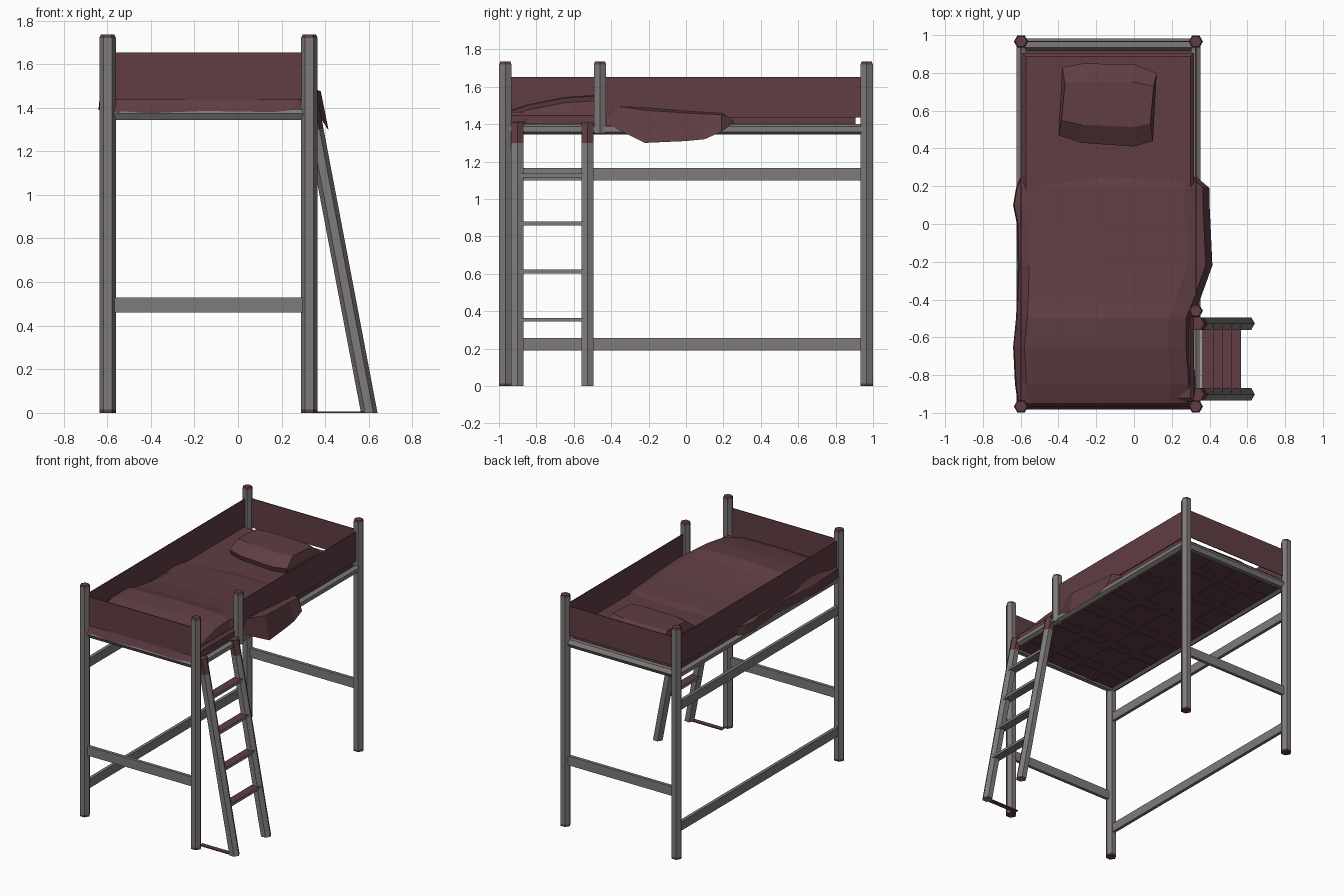
import bpy, bmesh, math
from mathutils import Vector

if "Cube" in bpy.data.objects:
    bpy.data.objects.remove(bpy.data.objects["Cube"])


def material(name, rgb):
    m = bpy.data.materials.new(name)
    m.use_nodes = True
    m.diffuse_color = (*rgb, 1)
    m.node_tree.nodes["Principled BSDF"].inputs["Base Color"].default_value = (*rgb, 1)
    return m


GREY = material("warm grey metal", (0.21, 0.197, 0.192))
RED = material("dull wine red", (0.115, 0.047, 0.055))
X, Y, Z = Vector((1, 0, 0)), Vector((0, 1, 0)), Vector((0, 0, 1))
LEFT, RIGHT, END = -0.598, 0.327, 0.966
R = 0.038


def finish(name, bm, base, red_rule=None):
    """Turn a bmesh into an object; faces matching red_rule become red."""
    mesh = bpy.data.meshes.new(name)
    mesh.materials.append(base)
    if red_rule:
        mesh.materials.append(RED)
        bm.normal_update()
        for f in bm.faces:
            f.material_index = int(red_rule(f))
    bm.to_mesh(mesh)
    bm.free()
    ob = bpy.data.objects.new(name, mesh)
    bpy.context.collection.objects.link(ob)


def loft(name, rings, base, closed=True, red_rule=None):
    """Skin a list of point rings, capping the ends of closed ones."""
    bm = bmesh.new()
    rows = [[bm.verts.new(p) for p in ring] for ring in rings]
    n = len(rows[0])
    for a, b in zip(rows, rows[1:]):
        for j in range(n if closed else n - 1):
            k = (j + 1) % n
            bm.faces.new((a[j], a[k], b[k], b[j]))
    if closed:
        bm.faces.new(rows[0])
        bm.faces.new(rows[-1])
        bmesh.ops.recalc_face_normals(bm, faces=bm.faces)
    finish(name, bm, base, red_rule)


def hexagon(centre, r, u=X, v=Y):
    angles = [math.radians(60 * k) for k in range(6)]
    return [Vector(centre) + r * (math.cos(a) * u + math.sin(a) * v) for a in angles]


def box(name, lo, hi, base, top_bevel=0, red_rule=None):
    bm = bmesh.new()
    bmesh.ops.create_cube(bm, size=1)
    lo, hi = Vector(lo), Vector(hi)
    for v in bm.verts:
        v.co = (lo + hi) / 2 + v.co * (hi - lo)
    if top_bevel:
        top = [e for e in bm.edges if all(v.co.z > hi.z - 0.001 for v in e.verts)]
        bmesh.ops.bevel(bm, geom=top, offset=top_bevel, segments=1, affect='EDGES')
    finish(name, bm, base, red_rule)


# Hexagonal posts with red end caps
def post(name, x, y, bottom):
    levels = [(bottom, R), (bottom + 0.015, R), (1.72, R), (1.735, 0.031)]
    loft(name, [hexagon((x, y, z), r) for z, r in levels], GREY,
         red_rule=lambda f: f.calc_center_median().z > 1.721
         or f.calc_center_median().z < 0.014)


for end, s in (("front", -1), ("back", 1)):
    post(end + "_right_post", LEFT, s * END, 0)
    post(end + "_left_post", RIGHT, s * END, 0)
post("short_guard_post", RIGHT, -0.46, 1.35)

# Hexagonal bed frame
for end, s in (("front", -1), ("back", 1)):
    loft(end + "_frame_bar", [hexagon((x, s * 0.95, 1.373), 0.033, Y, Z)
                              for x in (LEFT + 0.02, RIGHT - 0.02)], GREY)
for side, x in (("right", LEFT), ("left", RIGHT)):
    loft(side + "_frame_bar", [hexagon((x, y, 1.373), 0.029, Z, X)
                               for y in (-0.95, 0.95)], GREY)

# Lower stretchers at both ends and along the closed side
for end, s in (("front", -1), ("back", 1)):
    box(end + "_stretcher", (LEFT, s * END - 0.012, 0.46),
        (RIGHT, s * END + 0.012, 0.53), GREY)
for name, z in (("low_side_stretcher", 0.19), ("high_side_stretcher", 1.1)):
    box(name, (LEFT - 0.012, -END, z), (LEFT + 0.012, END, z + 0.067), GREY)

# Guard panels
T = 0.003
for end, s in (("front", -1), ("back", 1)):
    box(end + "_panel", (LEFT, s * END - T, 1.435), (RIGHT, s * END + T, 1.653), RED)
box("right_panel", (LEFT - T, -END, 1.435), (LEFT + T, END, 1.653), RED)
box("left_panel", (RIGHT - T, -0.46, 1.435), (RIGHT + T, END, 1.653), RED)

# Bed base with crossing slats
box("bed_base", (LEFT, -0.94, 1.356), (RIGHT, 0.94, 1.374), RED)
for i in range(6):
    y = -0.75 + i * 0.3
    box(f"cross_slat_{i + 1}", (LEFT + 0.03, y - 0.04, 1.35), (RIGHT - 0.03, y + 0.04, 1.36), RED)
for i in range(3):
    x = -0.36 + i * 0.225
    box(f"long_slat_{i + 1}", (x - 0.035, -0.92, 1.347), (x + 0.035, 0.92, 1.36), RED)

# Mattress
box("mattress", (-0.59, -0.94, 1.372), (0.317, 0.905, 1.465), RED, top_bevel=0.018)

# Pillow
outline = [(-0.38, 0.83), (-0.27, 0.85), (0, 0.845), (0.12, 0.8),
           (0.1, 0.44), (0, 0.41), (-0.28, 0.43), (-0.4, 0.47)]
cx, cy = -0.14, 0.64
loft("pillow", [[(cx + (x - cx) * s, cy + (y - cy) * t, z) for x, y in outline]
                for s, t, z in ((0.95, 0.95, 1.46), (1, 1, 1.5), (0.94, 0.55, 1.56))], RED)

# Draped blanket: y, right edge x, top height, left edge x, left hem height
folds = [(-0.982, -0.59, 1.385, 0.29, 1.39), (-0.95, -0.615, 1.47, 0.315, 1.41),
         (-0.85, -0.63, 1.505, 0.325, 1.41), (-0.65, -0.64, 1.545, 0.31, 1.41),
         (-0.5, -0.625, 1.555, 0.31, 1.41), (-0.4, -0.62, 1.53, 0.35, 1.39),
         (-0.22, -0.615, 1.505, 0.415, 1.3), (0, -0.62, 1.49, 0.405, 1.31),
         (0.1, -0.64, 1.485, 0.4, 1.32), (0.19, -0.625, 1.48, 0.4, 1.36),
         (0.25, -0.6, 1.465, 0.33, 1.41)]


def blanket_row(y, rx, top, lx, hem):
    return [(rx, y, min(top, 1.39)), (rx + 0.006, y, min(top, 1.455)),
            (rx + 0.06, y, top - 0.015), (-0.15, y, top), (lx - 0.13, y, top - 0.005),
            (lx - 0.035, y, max(top - 0.03, hem)), (lx, y, hem)]


loft("blanket", [blanket_row(*f) for f in folds], RED, closed=False)

# Leaning ladder
def lean(z):
    return 0.602 - 0.19 * z


for name, y in (("front_ladder_rail", -0.902), ("back_ladder_rail", -0.527)):
    loft(name, [hexagon((lean(z), y, z), R) for z in (0, 1.3, 1.41)], GREY,
         red_rule=lambda f: f.calc_center_median().z > 1.31)
for i in range(4):
    z = 0.345 + i * 0.257
    x = lean(z)
    box(f"rung_{i + 1}", (x - 0.033, -0.9, z), (x + 0.03, -0.53, z + 0.02), GREY,
        red_rule=lambda f: f.normal.z > 0.5)
box("ladder_foot_tie", (RIGHT, -0.925, 0), (0.58, -0.89, 0.007), RED)
